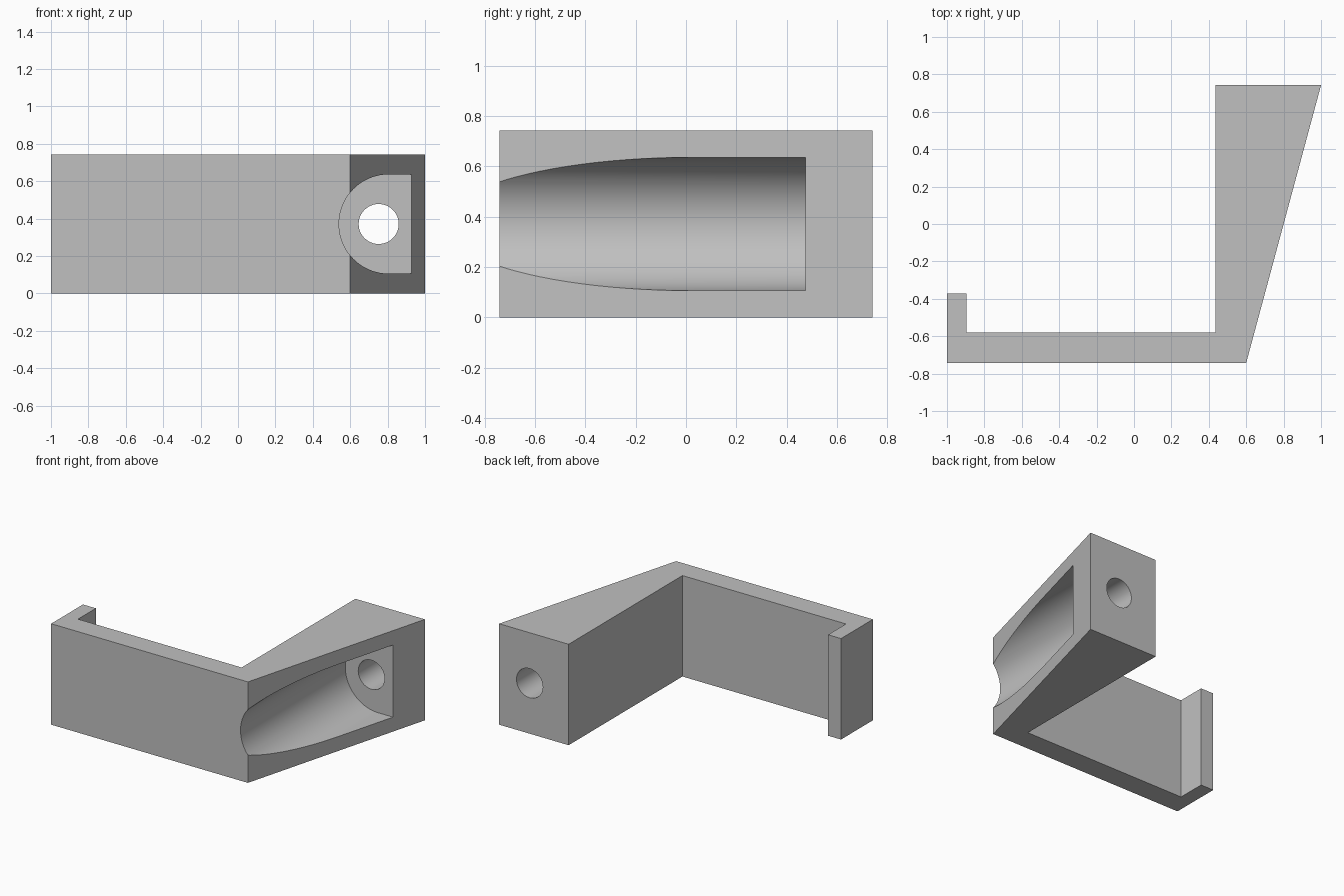
import bpy, bmesh, math
from mathutils import Vector

cube = bpy.data.objects.get("Cube")
if cube:
    bpy.data.objects.remove(cube, do_unlink=True)

HALF_Y, HEIGHT = 0.742, 0.742
MID_Z = HEIGHT / 2

grey = bpy.data.materials.new("plain_grey")
grey.use_nodes = True
colour = (0.53, 0.53, 0.53, 1)
grey.diffuse_color = colour
grey.node_tree.nodes["Principled BSDF"].inputs["Base Color"].default_value = colour


def prism(name, points, sweep):
    """Extrude a closed outline of 3D points along a vector."""
    bm = bmesh.new()
    face = bm.faces.new([bm.verts.new(p) for p in points])
    grown = bmesh.ops.extrude_face_region(bm, geom=[face])["geom"]
    bmesh.ops.translate(bm, vec=Vector(sweep),
                        verts=[v for v in grown if isinstance(v, bmesh.types.BMVert)])
    bmesh.ops.recalc_face_normals(bm, faces=bm.faces)
    mesh = bpy.data.meshes.new(name)
    bm.to_mesh(mesh)
    bm.free()
    mesh.materials.append(grey)
    obj = bpy.data.objects.new(name, mesh)
    bpy.context.collection.objects.link(obj)
    return obj


def arc(x, z, y, radius, start, end, steps):
    """Points of an arc in the xz plane."""
    angles = [math.radians(start + (end - start) * i / steps) for i in range(steps + 1)]
    return [(x + radius * math.cos(a), y, z + radius * math.sin(a)) for a in angles]


# Bracket: wedge arm, long plate and small end lip
outline = [(-1, -HALF_Y), (0.6, -HALF_Y), (1, HALF_Y), (0.435, HALF_Y),
           (0.435, -0.58), (-0.895, -0.58), (-0.895, -0.372), (-1, -0.372)]
bracket = prism("bracket", [(x, y, 0) for x, y in outline], (0, 0, HEIGHT))

# Round-sided pocket open towards the slanted face
radius, pocket_x, front = 0.265, 0.805, -1
half_round = arc(pocket_x, MID_Z, front, radius, 90, 270, 48)
pocket_outline = half_round + [(1.3, front, MID_Z - radius), (1.3, front, MID_Z + radius)]
pocket = prism("pocket_cutter", pocket_outline, (0, 0.475 - front, 0))

# Screw hole through the back of the wedge
hole = prism("hole_cutter", arc(0.752, MID_Z, 0.3, 0.107, 0, 360, 48)[:-1], (0, 0.7, 0))

bpy.ops.object.select_all(action="DESELECT")
bpy.context.view_layer.objects.active = bracket
bracket.select_set(True)
for cutter in (pocket, hole):
    cutter.hide_render = True
    cut = bracket.modifiers.new(cutter.name, "BOOLEAN")
    cut.operation, cut.solver, cut.object = "DIFFERENCE", "EXACT", cutter
    bpy.ops.object.modifier_apply(modifier=cut.name)
    bpy.data.objects.remove(cutter, do_unlink=True)

bpy.ops.object.shade_smooth_by_angle(angle=math.radians(30))
